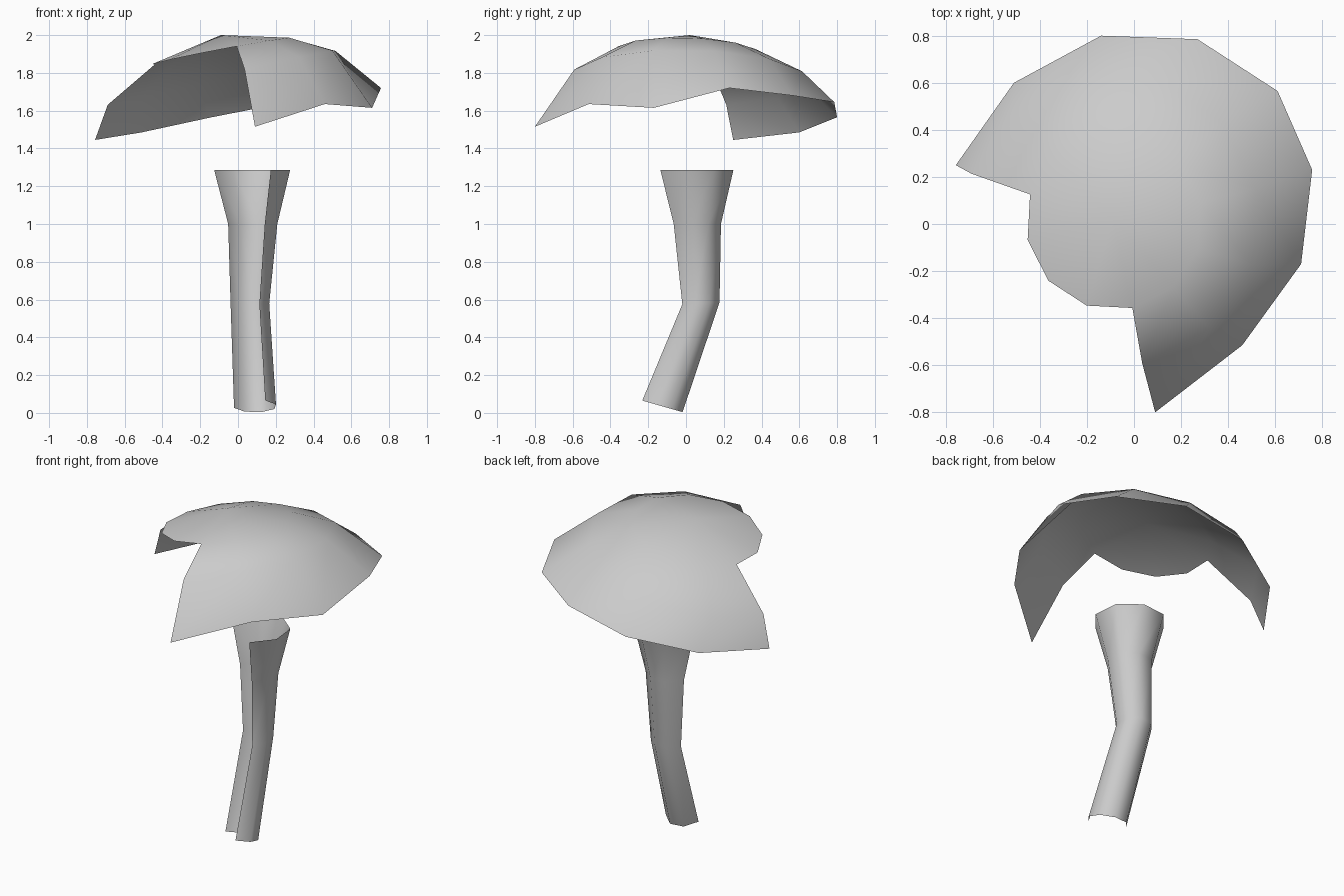
import bpy, bmesh
from math import cos, sin, radians
from mathutils import Vector

cube = bpy.data.objects.get("Cube")
if cube:
    bpy.data.objects.remove(cube)

grey = bpy.data.materials.new("plain_grey")
grey.use_nodes = True
grey.diffuse_color = (0.6, 0.6, 0.6, 1)
grey.node_tree.nodes["Principled BSDF"].inputs["Base Color"].default_value = (0.6, 0.6, 0.6, 1)


def ring(centre, radius, angles, slope_x=0.0, slope_y=0.0):
    """Points of a ring whose plane is tilted by the two slopes."""
    c = Vector(centre)
    points = []
    for a in angles:
        dx, dy = radius * cos(radians(a)), radius * sin(radians(a))
        points.append(c + Vector((dx, dy, slope_x * dx + slope_y * dy)))
    return points


def bridge(bm, upper, lower):
    """Quads between two open rows that run clockwise from above."""
    for i in range(len(lower) - 1):
        bm.faces.new((upper[i], upper[i + 1], lower[i + 1], lower[i]))


def finish(bm, name):
    mesh = bpy.data.meshes.new(name)
    bm.to_mesh(mesh)
    bm.free()
    obj = bpy.data.objects.new(name, mesh)
    bpy.context.collection.objects.link(obj)
    mesh.materials.append(grey)
    mesh.shade_smooth()
    return obj


# Cap: tilted thin dome of twelve sectors, four lower sectors broken away
bm = bmesh.new()
turn = [162 - 30 * i for i in range(12)]
apex = bm.verts.new((-0.09, 0.02, 2.0))
crown = [bm.verts.new(p) for p in ring((-0.085, 0.01, 1.915), 0.375, turn, 0.19, -0.03)]
shoulder = [bm.verts.new(p) for p in ring((-0.095, 0.02, 1.775), 0.625, turn[:9], 0.235, -0.02)]
rim = [bm.verts.new(p) for p in (
    (-0.757, 0.25, 1.445), (-0.51, 0.60, 1.485), (-0.14, 0.80, 1.565),
    (0.27, 0.785, 1.645), (0.61, 0.565, 1.68), (0.757, 0.23, 1.72),
    (0.71, -0.17, 1.615), (0.46, -0.515, 1.635), (0.09, -0.80, 1.515))]
for i in range(12):
    bm.faces.new((apex, crown[(i + 1) % 12], crown[i]))
bridge(bm, crown, shoulder)
bridge(bm, shoulder, rim)
finish(bm, "mushroom_cap")

# Stem: bent eight-sided tube, open at both ends and along three front sides
bm = bmesh.new()
turn = [163 - 45 * i for i in range(6)]
sections = (
    ((0.075, 0.05, 1.285), 0.21, 0.0),
    ((0.078, 0.055, 1.0), 0.136, 0.0),
    ((0.063, 0.075, 0.58), 0.107, 0.05),
    ((0.09, -0.129, 0.036), 0.116, -0.286))
rows = [[bm.verts.new(p) for p in ring(c, r, turn, 0, s)] for c, r, s in sections]
for upper, lower in zip(rows, rows[1:]):
    bridge(bm, upper, lower)
finish(bm, "mushroom_stem")
